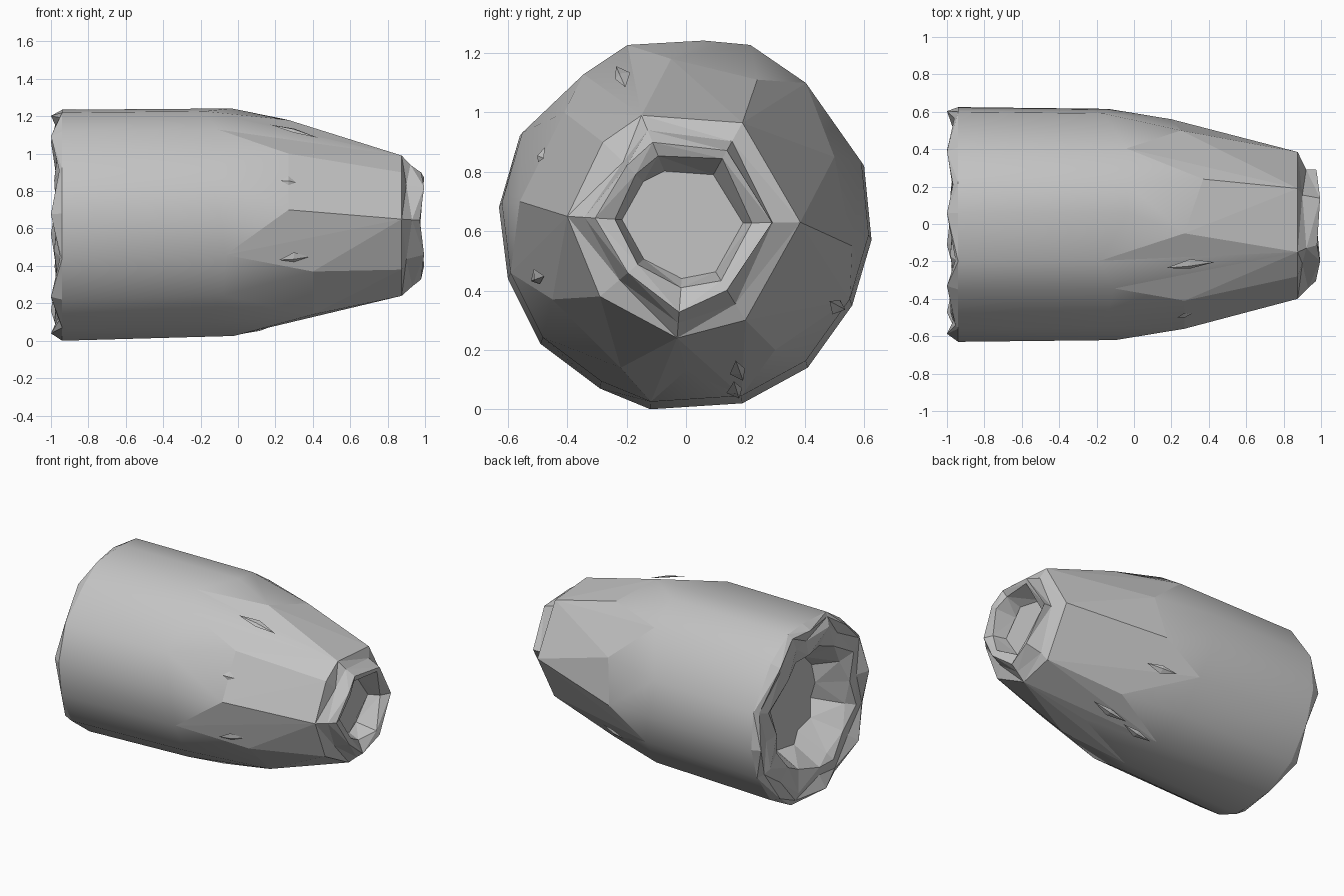
import bpy, bmesh, math, random
from mathutils import Vector

random.seed(4)
if "Cube" in bpy.data.objects:
    bpy.data.objects.remove(bpy.data.objects["Cube"], do_unlink=True)

AXIS_Z = 0.625

grey = bpy.data.materials.new("plain_grey")
grey.use_nodes = True
COLOUR = (0.55, 0.55, 0.55, 1)
grey.diffuse_color = COLOUR
grey.node_tree.nodes["Principled BSDF"].inputs["Base Color"].default_value = COLOUR


def finish(name, bm):
    bmesh.ops.recalc_face_normals(bm, faces=bm.faces)
    mesh = bpy.data.meshes.new(name)
    bm.to_mesh(mesh)
    bm.free()
    mesh.materials.append(grey)
    obj = bpy.data.objects.new(name, mesh)
    bpy.context.collection.objects.link(obj)


def section(points, x, scale=1.0, wobble=0.0, lift=0.0):
    """Place a (y, z) outline at station x, scaled about the long axis."""
    return [Vector((x + random.uniform(-wobble, wobble), y * scale,
                    AXIS_Z + lift + (z - AXIS_Z) * scale)) for y, z in points]


def crumpled(points, x, scale, dx, dr):
    """A ring with alternating depth and slightly uneven radius."""
    ring = []
    for i, (y, z) in enumerate(points):
        k = scale * (1 + random.uniform(-dr, dr))
        ring.append(Vector((x + dx * (i % 2) * random.uniform(.5, 1), y * k,
                            AXIS_Z + (z - AXIS_Z) * k)))
    return ring


def loft(bm, rings):
    """Join rings of equal length with triangles and close the last one."""
    rows = [[bm.verts.new(p) for p in ring] for ring in rings]
    for a, b in zip(rows, rows[1:]):
        n = len(a)
        for i in range(n):
            j = (i + 1) % n
            if i % 2:
                bm.faces.new((a[i], a[j], b[j]))
                bm.faces.new((a[i], b[j], b[i]))
            else:
                bm.faces.new((a[i], a[j], b[i]))
                bm.faces.new((a[j], b[j], b[i]))
    bm.faces.new(rows[-1])


# Outlines of the wide end and of the narrow nose, and the shoulder between
WIDE = [(.06, 1.235), (.22, 1.22), (.41, 1.09), (.6, .82), (.625, .57), (.56, .35),
        (.41, .14), (.19, .02), (-.12, 0), (-.29, .07), (-.49, .22), (-.6, .44),
        (-.63, .68), (-.56, .92), (-.35, 1.12), (-.2, 1.22)]
NOSE = [(.19, .965), (.385, .63), (.2, .3), (-.03, .24), (-.29, .38),
        (-.4, .65), (-.28, .9), (-.15, .99)]
SHOULDER = [(.27, -.05, 1.18), (.37, .24, 1.11), (.25, .5, .85), (.2, .56, .55),
            (.35, .3, .2), (.4, 0, .13), (.4, -.22, .14), (.4, -.45, .37),
            (.27, -.56, .7), (.27, -.41, 1)]

# Tapered shell: hull over the stations, open at both ends, faceted at the nose
bm = bmesh.new()
stations = (section(WIDE, -.94) + section(WIDE, -.1, .985, .1, .016)
            + SHOULDER + section(NOSE, .875))
verts = [bm.verts.new(p) for p in stations]
bmesh.ops.convex_hull(bm, input=verts)
bm.normal_update()
ends = [f for f in bm.faces if abs(f.normal.x) > .95]
bmesh.ops.delete(bm, geom=ends, context="FACES")
bmesh.ops.delete(bm, geom=[v for v in bm.verts if not v.link_faces], context="VERTS")
for face in bm.faces:
    face.smooth = face.calc_center_median().x < .3
finish("shell", bm)

# Wide end: crumpled rim running into a hollow
bm = bmesh.new()
loft(bm, [section(WIDE, -.94), crumpled(WIDE, -1, .95, .05, .02),
          crumpled(WIDE, -.96, .82, -.03, .05), crumpled(WIDE, -.97, .66, .04, .07),
          crumpled(WIDE, -.79, .48, .04, .06)])
finish("rear_rim", bm)

# Nose: crumpled collar around a tapering socket
bm = bmesh.new()
loft(bm, [section(NOSE, .875), crumpled(NOSE, .9, .82, .04, .08),
          crumpled(NOSE, .995, .72, -.03, .08), crumpled(NOSE, .985, .6, -.05, .1),
          crumpled(NOSE, .84, .5, .03, .08)])
finish("nose_collar", bm)


# Small raised slivers lying on the shell
def sliver(name, x, y, z, length):
    out = Vector((0, y, z - AXIS_Z)).normalized()
    side = out.cross(Vector((1, 0, 0)))
    base = Vector((x, y, z))
    along = Vector((length / 2, 0, 0)) - out * length * .15
    bm = bmesh.new()
    pts = [base - along, base + along, base + side * .035, base - side * .02,
           base + out * .012]
    bmesh.ops.convex_hull(bm, input=[bm.verts.new(p) for p in pts])
    finish(name, bm)


for n, spot in enumerate([(.3, -.22, 1.12, .26), (.3, -.5, .44, .16),
                          (.27, -.49, .85, .08), (.35, .18, .13, .24),
                          (.12, .17, .065, .2), (.2, .51, .35, .2)]):
    sliver(f"sliver_{n + 1}", *spot)
